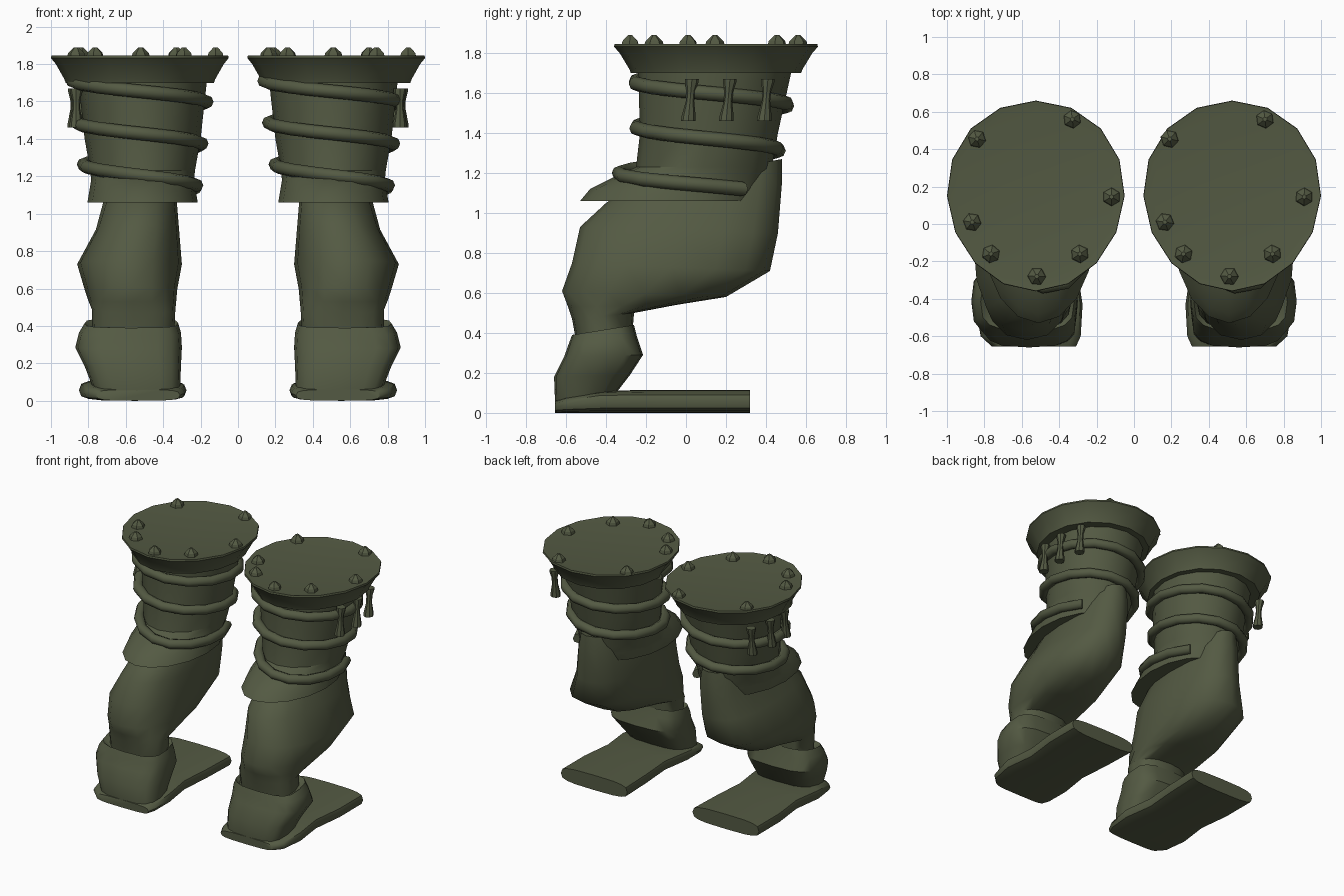
import bpy, bmesh, math
from mathutils import Vector, Matrix

if "Cube" in bpy.data.objects:
    bpy.data.objects.remove(bpy.data.objects["Cube"])

olive = bpy.data.materials.new("dark_olive")
olive.diffuse_color = (0.088, 0.102, 0.056, 1)
olive.use_nodes = True
olive.node_tree.nodes["Principled BSDF"].inputs["Base Color"].default_value = olive.diffuse_color


def finish(name, bm, angle=38):
    bmesh.ops.recalc_face_normals(bm, faces=bm.faces)
    me = bpy.data.meshes.new(name)
    bm.to_mesh(me)
    bm.free()
    me.materials.append(olive)
    me.shade_smooth()
    me.set_sharp_from_angle(angle=math.radians(angle))
    ob = bpy.data.objects.new(name, me)
    bpy.context.collection.objects.link(ob)


def skin(name, rings, side, shift=None, angle=38):
    """Join rings of points into a capped solid; the left one is mirrored or shifted."""
    bm = bmesh.new()
    rows = []
    for ring in rings:
        row = []
        for x, y, z in ring:
            if side == "left":
                x = x - shift if shift else -x
            row.append(bm.verts.new((x, y, z)))
        rows.append(row)
    n = len(rows[0])
    for a, b in zip(rows, rows[1:]):
        for i in range(n):
            j = (i + 1) % n
            bm.faces.new((a[i], a[j], b[j], b[i]))
    bm.faces.new(rows[0])
    bm.faces.new(rows[-1])
    finish(f"{side}_{name}", bm, angle)


def power(v, e):
    return math.copysign(abs(v) ** (2 / e), v)


def section(front, back, x0, x1, n=16, e=2, egg=0.0):
    """Tilted oval from a front (y, z) to a back (y, z) point, e sets squareness."""
    pts = []
    for i in range(n):
        a = 2 * math.pi * i / n + math.pi / 2
        u, v = power(math.cos(a), e), power(math.sin(a), e)
        t = (1 + v) / 2
        pts.append(((x0 + x1) / 2 + (x1 - x0) / 2 * u * (1 + egg * v),
                    front[0] + (back[0] - front[0]) * t,
                    front[1] + (back[1] - front[1]) * t))
    return pts


# z, front y, back y, half width of the wrapped cuff
CUFF = [(1.06, -0.53, 0.38, 0.295), (1.12, -0.48, 0.41, 0.285),
        (1.18, -0.36, 0.42, 0.275), (1.23, -0.25, 0.43, 0.28),
        (1.40, -0.23, 0.46, 0.31), (1.72, -0.24, 0.53, 0.345)]


def cuff_at(z):
    for a, b in zip(CUFF, CUFF[1:]):
        if z <= b[0]:
            t = max(0, (z - a[0]) / (b[0] - a[0]))
            return [p + (q - p) * t for p, q in zip(a[1:], b[1:])]
    return CUFF[-1][1:]


# front (y, z), back (y, z), x range of the bent leg
LEG = [((-0.30, 1.12), (0.48, 1.27), 0.38, 0.66),
       ((-0.40, 1.05), (0.48, 1.15), 0.33, 0.71),
       ((-0.53, 0.93), (0.46, 0.90), 0.315, 0.76),
       ((-0.57, 0.75), (0.42, 0.71), 0.30, 0.86),
       ((-0.62, 0.61), (0.20, 0.58), 0.325, 0.82),
       ((-0.59, 0.53), (-0.05, 0.54), 0.33, 0.80),
       ((-0.57, 0.47), (-0.26, 0.50), 0.335, 0.78),
       ((-0.55, 0.36), (-0.27, 0.38), 0.34, 0.78)]

# ankle part of the boot, collar downwards
ANKLE = [((-0.54, 0.36), (-0.28, 0.42), 0.34, 0.78),
         ((-0.57, 0.39), (-0.26, 0.44), 0.32, 0.82),
         ((-0.585, 0.35), (-0.245, 0.38), 0.305, 0.85),
         ((-0.61, 0.28), (-0.215, 0.29), 0.30, 0.87),
         ((-0.66, 0.18), (-0.28, 0.19), 0.305, 0.82),
         ((-0.655, 0.05), (-0.38, 0.06), 0.31, 0.77)]

# y, x range, top height along the flat foot
FOOT = [(-0.655, 0.31, 0.76, 0.06), (-0.60, 0.285, 0.82, 0.08),
        (-0.43, 0.275, 0.85, 0.11), (-0.20, 0.31, 0.82, 0.115),
        (0.05, 0.29, 0.85, 0.115), (0.32, 0.28, 0.85, 0.115)]

RIVETS = [(0.19, 0.455), (0.70, 0.56), (0.91, 0.145), (0.165, 0.01),
          (0.265, -0.16), (0.51, -0.28), (0.74, -0.16)]

for side in ("right", "left"):
    # Flared rim with its flat lid
    rim = []
    for z, s in ((1.70, 0.70), (1.70, 0.835), (1.72, 0.85), (1.80, 0.945),
                 (1.832, 1.0), (1.845, 0.995), (1.838, 0.9)):
        rim.append(section((0.15 - 0.51 * s, z), (0.15 + 0.51 * s, z),
                           0.525 - 0.475 * s, 0.525 + 0.475 * s, 16, egg=0.05))
    skin("rim", rim, side, 1.05)

    # Cuff with skirt
    skin("cuff", [section((f, z), (b, z), 0.51 - r, 0.51 + r, 16, egg=0.03)
                  for z, f, b, r in CUFF], side, 1.02)

    # Spiral cord wound down the cuff
    rings = []
    steps, turns = 37, 2.62
    for i in range(steps + 1):
        t = turns * i / steps
        z = 1.71 - 0.225 * t
        f, b, r = cuff_at(z)
        a = math.pi + 2 * math.pi * t
        ring = []
        for k in range(8):
            c = 2 * math.pi * k / 8
            d = 0.02 + 0.038 * math.cos(c)
            ring.append((0.505 + (r + d) * math.cos(a),
                         (f + b) / 2 + ((b - f) / 2 + d) * math.sin(a),
                         z + 0.036 * math.sin(c)))
        rings.append(ring)
    skin("cord", rings, side, 1.025, 50)

    # Hourglass toggles on the outer side
    for k, (x, y) in enumerate(((0.865, 0.02), (0.875, 0.21), (0.845, 0.40))):
        rings = []
        for z, w in ((1.46, 0.036), (1.48, 0.036), (1.56, 0.021),
                     (1.61, 0.022), (1.655, 0.034), (1.67, 0.034)):
            yy = y + (z - 1.56) * 0.09
            rings.append(section((yy - w, z), (yy + w, z), x - w, x + w, 8))
        skin(f"toggle_{k + 1}", rings, side)

    # Rivets around the lid
    bm = bmesh.new()
    for x, y in RIVETS:
        if side == "left":
            x -= 1.03
        cx = 0.525 if side == "right" else -0.505
        turn = Matrix.Rotation(math.atan2(y - 0.15, x - cx), 4, 'Z')
        for h, r1, r2, z in ((0.025, 0.05, 0.043, 1.8475), (0.03, 0.043, 0.012, 1.875)):
            bmesh.ops.create_cone(bm, cap_ends=True, segments=6, radius1=r1, radius2=r2,
                                  depth=h, matrix=Matrix.Translation((x, y, z)) @ turn)
    finish(f"{side}_rivets", bm, 30)

    # Bent leg, ankle and foot
    skin("leg", [section(*s, 16, 2.4) for s in LEG], side, angle=60)
    skin("ankle", [section(*s, 16, 3.2) for s in ANKLE], side, angle=45)
    rings = []
    for y, x0, x1, top in FOOT:
        rings.append(section((y, 0.0), (y, top), x0, x1, 16, 3.5))
    skin("foot", rings, side, angle=45)
